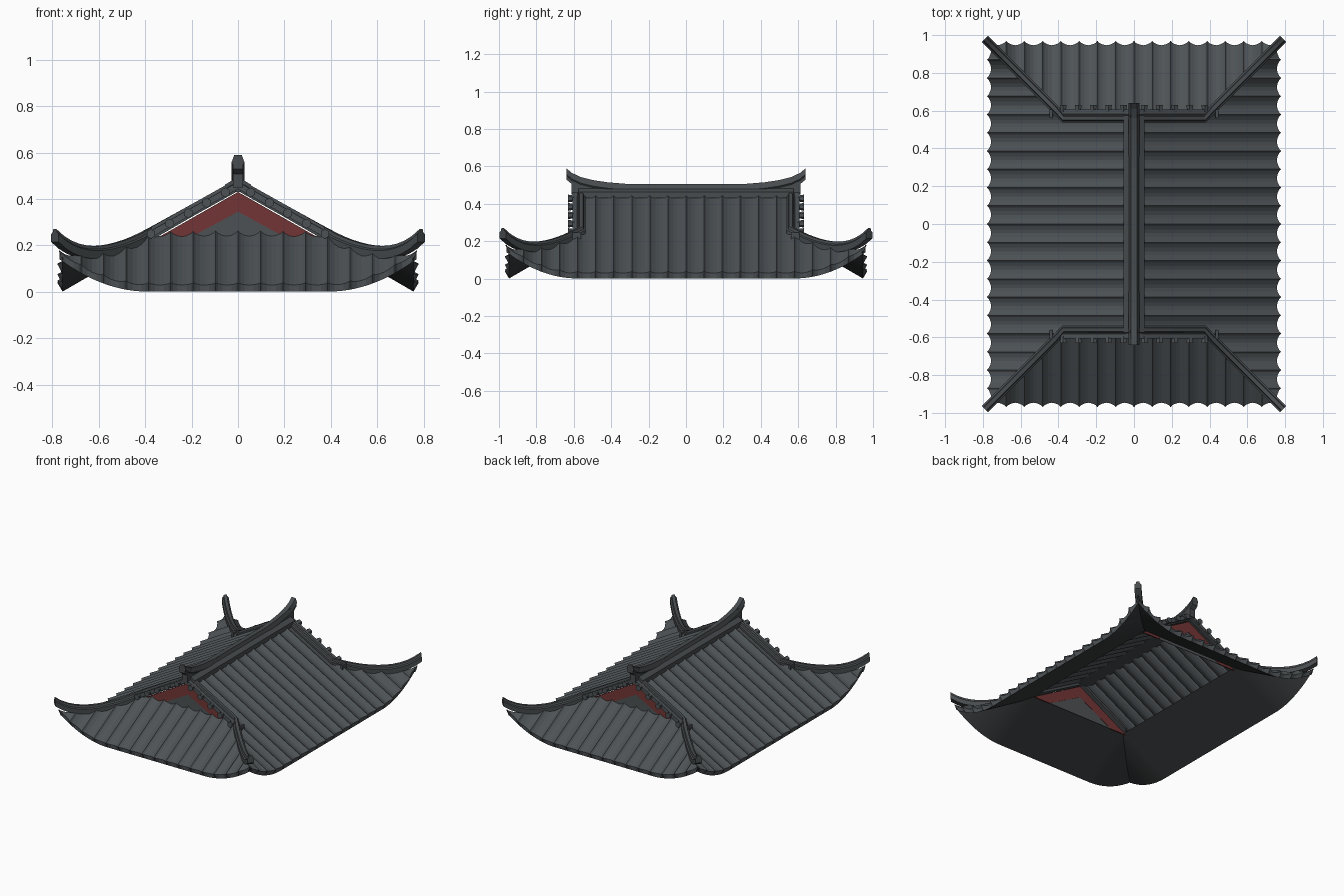
import bpy, bmesh, math
from mathutils import Vector, Matrix

cube = bpy.data.objects.get("Cube")
if cube:
    bpy.data.objects.remove(cube, do_unlink=True)


def material(name, rgb):
    m = bpy.data.materials.new(name)
    m.diffuse_color = (*rgb, 1)
    m.use_nodes = True
    node = next(n for n in m.node_tree.nodes if n.type == "BSDF_PRINCIPLED")
    node.inputs["Base Color"].default_value = (*rgb, 1)
    node.inputs["Roughness"].default_value = 0.8
    return m


TILE = material("slate tile", (0.075, 0.086, 0.093))
RIDGE = material("ridge slate", (0.064, 0.072, 0.077))
SOFFIT = material("dark soffit", (0.038, 0.042, 0.044))
RED = material("red timber", (0.17, 0.035, 0.035))
WALL = material("gable grey", (0.075, 0.083, 0.088))

PITCH = 0.58 / 6      # spacing of tile ribs
HIP = 0.38            # plan depth of the hipped skirt
RISE = 0.56           # roof slope
SIDE_EAVE, END_EAVE = 0.77, 0.96


def add_object(name, bm, *mats, fix_normals=True):
    if fix_normals:
        bmesh.ops.recalc_face_normals(bm, faces=bm.faces[:])
    mesh = bpy.data.meshes.new(name)
    bm.to_mesh(mesh)
    bm.free()
    for m in mats:
        mesh.materials.append(m)
    obj = bpy.data.objects.new(name, mesh)
    bpy.context.collection.objects.link(obj)
    return obj


def roof_height(u, v, eave, flat):
    """Height of the roof plane, with the eave swept up near the corners."""
    t = max(0, (abs(u) - flat) / HIP)
    return 0.03 + RISE * (eave - v) + 0.14 * t * t


def rib_height(u):
    f = abs(u / PITCH - round(u / PITCH))
    if f < 0.1:
        return 0.014 - 0.1 * f
    return 0.004 - 0.013 * math.sin((f - 0.1) / 0.4 * math.pi / 2)


def tile_slope(name, eave, flat, to_ridge, turn):
    """Ribbed tiles, eave lip and plain soffit of one roof side."""
    limit = flat + HIP
    steps = (0, 0.1, 0.3, 0.5, 0.7, 0.9)
    samples = {round(max(-limit, min(limit, (n + s) * PITCH)), 4)
               for n in range(-11, 11) for s in steps}
    bm = bmesh.new()
    spin = Matrix.Rotation(turn, 3, "Z")
    columns = []
    for u in sorted(samples):
        h = rib_height(u)
        out = max(0, abs(u) - flat)
        hip = eave - HIP + out
        edge = eave - 0.005 + h
        if out < 0.001:
            top = 0 if to_ridge else hip - 0.012
        else:
            top = min(hip, edge - 0.001)
        lip = eave - 0.014
        inner = min(hip, lip - 0.001)
        rows = [(top, h), (edge, h), (lip, -0.037), (inner, -0.03)]
        columns.append([bm.verts.new(spin @ Vector(
            (v, u, roof_height(u, v, eave, flat) + dz))) for v, dz in rows])
    for a, b in zip(columns, columns[1:]):
        for r in range(3):
            face = bm.faces.new((a[r], a[r + 1], b[r + 1], b[r]))
            face.material_index = 1 if r == 2 else 0
    return add_object(name, bm, TILE, SOFFIT, fix_normals=False)


def sweep(name, path, profile, mat):
    """Sweep an upright closed profile (sideways, up) along a path."""
    pts = [Vector(p) for p in path]
    bm = bmesh.new()
    rings = []
    for i, p in enumerate(pts):
        d = pts[min(i + 1, len(pts) - 1)] - pts[max(i - 1, 0)]
        side = Vector((d.y, -d.x, 0)).normalized()
        rings.append([bm.verts.new(p + side * s + Vector((0, 0, z)))
                      for s, z in profile])
    n = len(profile)
    for a, b in zip(rings, rings[1:]):
        for i in range(n):
            j = (i + 1) % n
            bm.faces.new((a[i], a[j], b[j], b[i]))
    bm.faces.new(rings[0])
    bm.faces.new(rings[-1])
    return add_object(name, bm, mat)


def mirrored(half):
    return half + [(-s, z) for s, z in reversed(half)]


def slab(name, outline, y, thick, mat):
    """Flat plate in the x-z plane."""
    bm = bmesh.new()
    face = bm.faces.new([bm.verts.new((x, y - thick / 2, z)) for x, z in outline])
    ext = bmesh.ops.extrude_face_region(bm, geom=[face])["geom"]
    bmesh.ops.translate(bm, vec=(0, thick, 0),
                        verts=[g for g in ext if isinstance(g, bmesh.types.BMVert)])
    return add_object(name, bm, mat)


def block(name, centre, size, mat):
    bm = bmesh.new()
    bmesh.ops.create_cube(bm, size=1, matrix=Matrix.Translation(centre)
                          @ Matrix.Diagonal((*size, 1)))
    return add_object(name, bm, mat)


# Four tiled slopes
for label, turn in (("left", 0), ("right", math.pi)):
    tile_slope(label + "_slope", SIDE_EAVE, 0.58, True, turn)
for label, turn in (("back", math.pi / 2), ("front", -math.pi / 2)):
    tile_slope(label + "_slope", END_EAVE, 0.39, False, turn)

# Main ridge with upturned ends
half_path = [(0.3, 0.505), (0.42, 0.515), (0.5, 0.527), (0.56, 0.542),
             (0.61, 0.565), (0.64, 0.59)]
ridge_path = [(0, -y, z) for y, z in reversed(half_path)] + [(0, y, z) for y, z in half_path]
sweep("main_ridge", ridge_path,
      mirrored([(0.022, -0.06), (0.022, -0.04), (0.028, -0.032), (0.016, 0)]), RIDGE)
sweep("ridge_base", [(0, -0.575, 0.46), (0, 0.575, 0.46)],
      mirrored([(0.055, -0.03), (0.055, 0.002), (0.022, 0.022), (0.018, 0.04)]), RIDGE)

# Gable verges running on into the curled hip ridges
hip_profile = mirrored([(0.023, -0.055), (0.023, -0.02), (0.014, -0.014), (0.01, 0)])
flare = mirrored([(0.017, -0.018), (0.017, 0.012)])
for sy, end in ((-1, "front"), (1, "back")):
    for sx, hand in ((1, "left"), (-1, "right")):
        tag = end + "_" + hand
        path = [(x, 0.56, roof_height(0, x, SIDE_EAVE, 0.58) + 0.028)
                for x in (0.01, 0.2, 0.375)]
        for i in range(1, 13):
            t = 0.01 + 1.05 * i / 12
            y = 0.58 + HIP * t
            z = roof_height(y, SIDE_EAVE - HIP * (1 - t), SIDE_EAVE, 0.58)
            path.append((0.386 + HIP * t, y - 0.003, z + 0.028 + 0.05 * t ** 5))
        sweep("hip_ridge_" + tag, [(sx * x, sy * y, z) for x, y, z in path],
              hip_profile, RIDGE)

        # Verge strip and flared verge tiles beyond the gable
        strip = [(sx * x, sy * 0.589, roof_height(0, x, SIDE_EAVE, 0.58))
                 for x in (0.0, 0.38)]
        sweep("verge_strip_" + tag, strip, flare, TILE)
        for i in range(5):
            x = 0.055 + 0.08 * i
            z = roof_height(0, x, SIDE_EAVE, 0.58) - 0.002
            bm = bmesh.new()
            place = (Matrix.Translation((sx * x, sy * 0.605, z))
                     @ Matrix.Rotation(-sy * math.pi / 2, 4, "X"))
            bmesh.ops.create_cone(bm, cap_ends=True, segments=6, radius1=0.012,
                                  radius2=0.021, depth=0.05, matrix=place)
            add_object("verge_tile_%s_%d" % (tag, i + 1), bm, TILE)

        # Small stop beside the foot of the verge
        block("verge_stop_" + tag, (sx * 0.44, sy * 0.585, 0.228),
              (0.016, 0.045, 0.035), RIDGE)

    # Gable wall with red barge boards
    slab("gable_wall_" + end, [(-0.3, 0.2), (0.3, 0.2), (0, 0.362)],
         sy * 0.568, 0.004, WALL)
    slab("barge_board_" + end,
         [(-0.404, 0.2), (-0.268, 0.2), (0, 0.345), (0.268, 0.2), (0.404, 0.2), (0, 0.43)],
         sy * 0.569, 0.009, RED)
    block("ridge_end_" + end, (0, sy * 0.588, 0.495), (0.044, 0.05, 0.09), RIDGE)
